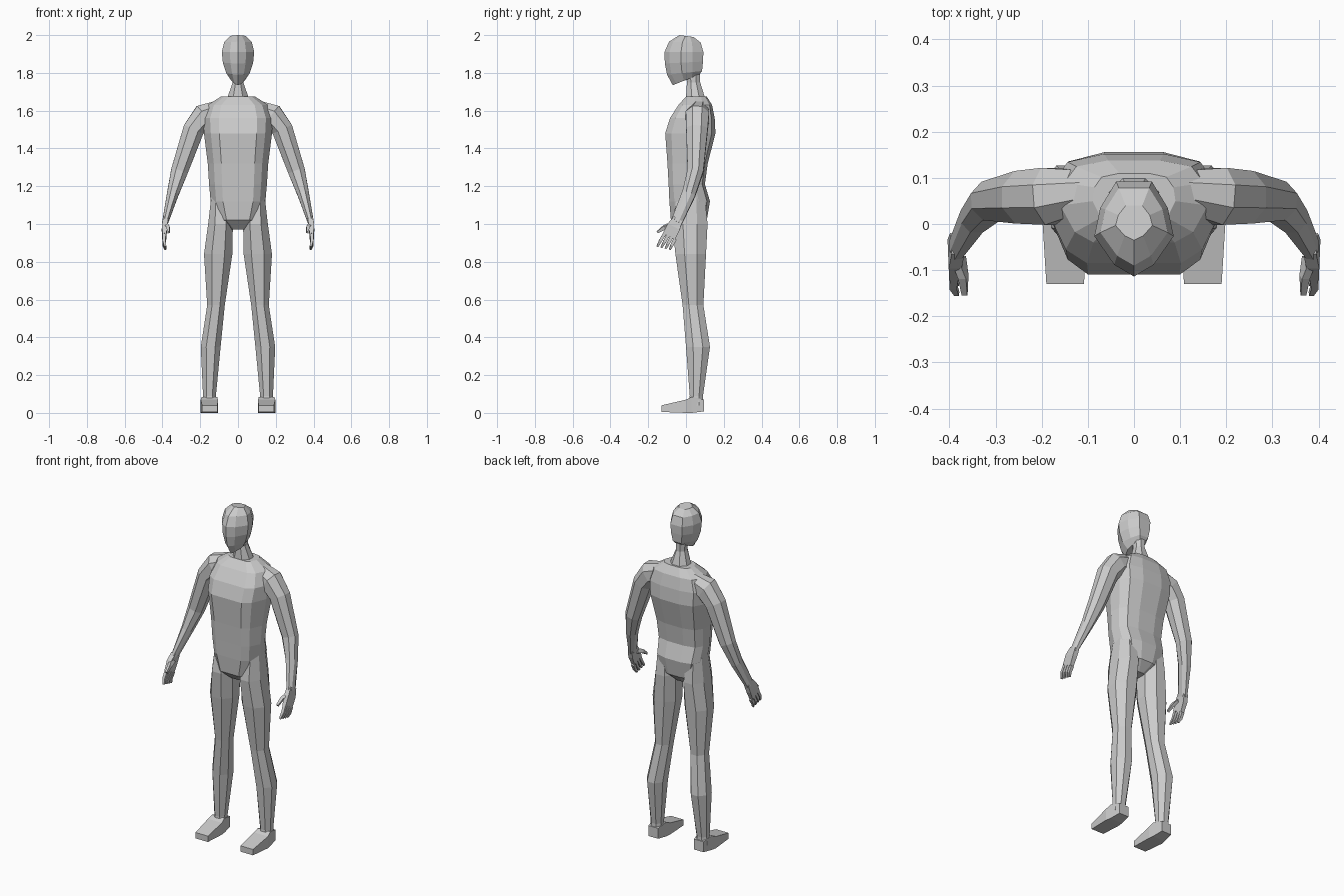
import bpy
import bmesh
from mathutils import Vector

cube = bpy.data.objects.get("Cube")
if cube:
    bpy.data.objects.remove(cube)

grey = bpy.data.materials.new("plain_grey")
grey.use_nodes = True
colour = (0.6, 0.6, 0.6, 1)
grey.diffuse_color = colour
grey.node_tree.nodes["Principled BSDF"].inputs["Base Color"].default_value = colour


def symmetric(half):
    """Complete a right-hand half profile, listed front to back, into a loop."""
    return half + [(-x, y) for x, y in reversed(half) if x > 0]


TORSO = symmetric([(0, -1), (.55, -1), (.8, -.75), (1, -.1), (.95, .45), (.78, .85), (.35, 1)])
HEAD = symmetric([(0, -1), (.5, -.75), (1, -.15), (.85, .45), (.45, 1)])
LIMB = symmetric([(.45, -1), (1, -.4), (1, .4), (.45, 1)])
BOX = symmetric([(1, -1), (1, 1)])


def loft(name, rings, side=1):
    """Skin a list of point rings with flat faces and capped ends."""
    bm = bmesh.new()
    loops = [[bm.verts.new((x * side, y, z)) for x, y, z in ring] for ring in rings]
    for low, high in zip(loops, loops[1:]):
        for i in range(len(low)):
            j = (i + 1) % len(low)
            bm.faces.new((low[i], low[j], high[j], high[i]))
    bm.faces.new(loops[0])
    bm.faces.new(loops[-1])
    bmesh.ops.recalc_face_normals(bm, faces=bm.faces)
    mesh = bpy.data.meshes.new(name)
    bm.to_mesh(mesh)
    bm.free()
    mesh.materials.append(grey)
    obj = bpy.data.objects.new(name, mesh)
    bpy.context.collection.objects.link(obj)
    return obj


def level(section, x0, x1, y0, y1, z0, z1):
    """Ring between x and y limits, its height running from z0 in front to z1 behind."""
    return [((x0 + x1 + u * (x1 - x0)) / 2, (y0 + y1 + v * (y1 - y0)) / 2,
             (z0 + z1 + v * (z1 - z0)) / 2) for u, v in section]


def tube(name, section, path, side):
    """Sweep a section along (centre, thickness, depth) stations."""
    centres = [Vector(p[0]) for p in path]
    rings = []
    for i, (_, thick, deep) in enumerate(path):
        along = (centres[min(i + 1, len(path) - 1)] - centres[max(i - 1, 0)]).normalized()
        v_axis = Vector((0, 1, 0))
        v_axis = (v_axis - along * along.dot(v_axis)).normalized()
        u_axis = v_axis.cross(along)
        rings.append([centres[i] + u_axis * u * thick + v_axis * v * deep for u, v in section])
    return loft(name, rings, side)


# Torso: height, half width, front, back
torso = [(.97, .04, -.03, .06), (1.02, .11, -.08, .11), (1.12, .145, -.088, .127),
         (1.21, .153, -.092, .1), (1.32, .16, -.098, .115), (1.48, .18, -.11, .156),
         (1.56, .185, -.085, .152), (1.63, .16, -.04, .138), (1.675, .09, 0, .11)]
loft("torso", [level(TORSO, -w, w, f, b, z, z) for z, w, f, b in torso])

# Neck
neck = [(1.63, .07, -.01, .115), (1.67, .056, 0, .1), (1.75, .028, .005, .075), (1.8, .03, 0, .075)]
loft("neck", [level(LIMB, -w, w, f, b, z, z) for z, w, f, b in neck])

# Head: front height, back height, half width, front, back
head = [(1.735, 1.79, .035, -.07, .07), (1.79, 1.81, .062, -.1, .085),
        (1.85, 1.86, .08, -.112, .09), (1.91, 1.91, .086, -.114, .092),
        (1.965, 1.96, .073, -.09, .078), (2, 1.99, .04, -.035, .04)]
loft("head", [level(HEAD, -w, w, f, b, z0, z1) for z0, z1, w, f, b in head])

for label, side in (("left", 1), ("right", -1)):
    # Leg: height, inner x, outer x, front, back
    leg = [(1.14, .05, .142, -.05, .1), (1, .027, .158, -.072, .114),
           (.84, .03, .18, -.056, .106), (.57, .07, .163, -.018, .092),
           (.35, .092, .197, 0, .127), (.09, .117, .185, .02, .09), (.04, .115, .188, .015, .092)]
    loft(label + "_leg", [level(LIMB, a, b, f, k, z, z) for z, a, b, f, k in leg], side)

    # Foot: height, toe, heel, with a sloping instep
    foot = [(-.13, .108, .19, .005, .04), (0, .106, .198, 0, .07),
            (.03, .11, .192, 0, .085), (.095, .118, .182, .008, .07)]
    loft(label + "_foot", [[(x, y, z) for x, z in ((a, low), (b, low), (b, top), (a, top))]
                           for y, a, b, low, top in foot], side)

    # Arm from inside the shoulder to the wrist
    tube(label + "_arm", LIMB, [
        ((.08, .075, 1.61), .05, .04), ((.18, .06, 1.57), .066, .062),
        ((.235, .058, 1.5), .056, .057), ((.31, .05, 1.28), .045, .042),
        ((.345, .015, 1.16), .031, .036), ((.385, -.05, 1.01), .016, .03)], side)

    # Hand: palm, four fingers and thumb
    tube(label + "_palm", BOX, [((.383, -.042, 1.025), .014, .026),
                                ((.389, -.065, .985), .014, .036),
                                ((.39, -.09, .935), .011, .036)], side)
    for i, finger in enumerate(("index", "middle", "ring", "little")):
        tube(f"{label}_{finger}_finger", BOX, [
            ((.39, -.112 + .018 * i, .95 - .01 * i), .009, .009),
            ((.392, -.135 + .02 * i, .912 - .008 * i), .008, .008),
            ((.384, -.152 + .022 * i, .88 - .005 * i), .005, .005)], side)
    tube(label + "_thumb", BOX, [((.38, -.075, .995), .01, .014),
                                 ((.37, -.115, .982), .009, .01),
                                 ((.367, -.152, .956), .006, .006)], side)
